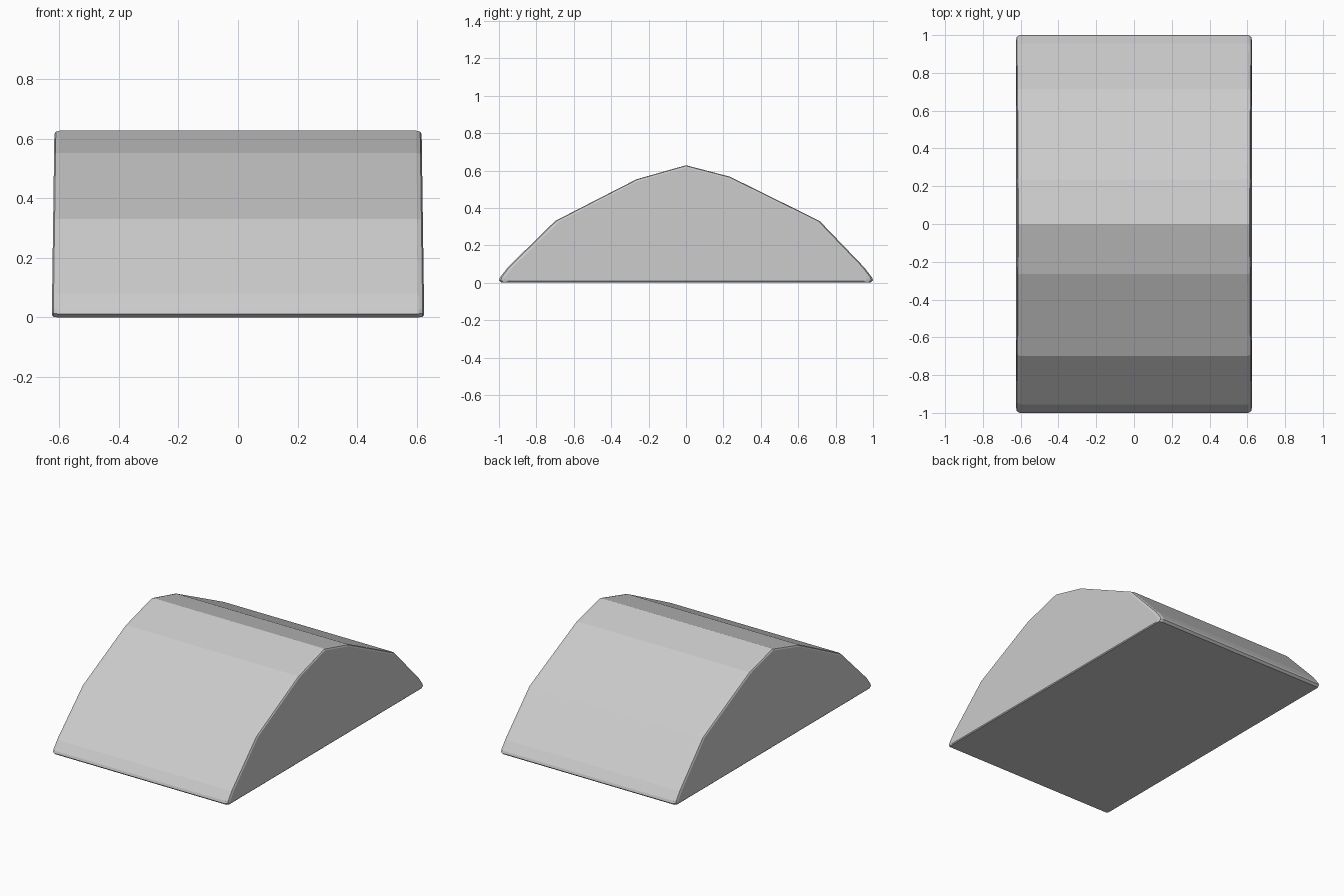
import bpy, bmesh

if "Cube" in bpy.data.objects:
    bpy.data.objects.remove(bpy.data.objects["Cube"])

# Arched side profile (y, z), front foot over the crest to back foot
PROFILE = [(-0.985, 0.0), (-1.0, 0.012), (-0.995, 0.027), (-0.955, 0.08),
           (-0.70, 0.33), (-0.265, 0.553), (0.0, 0.628), (0.235, 0.567),
           (0.715, 0.33), (0.955, 0.08), (0.995, 0.027), (1.0, 0.012),
           (0.985, 0.0)]
# Rings along x: position and profile scale, giving softened end rims
HALF = [(0.603, 1.0), (0.617, 0.99), (0.622, 0.968)]
RINGS = [(-x, s) for x, s in reversed(HALF)] + HALF
CENTRE_Z = 0.25


def tilt(x, z):
    """End faces lean inwards slightly towards the crest."""
    return x * (1.006 - 0.014 * z / 0.628)


bm = bmesh.new()
rings = []
for x, s in RINGS:
    ring = []
    for y, z in PROFILE:
        zz = CENTRE_Z + (z - CENTRE_Z) * s
        ring.append(bm.verts.new((tilt(x, zz), y * s, zz)))
    rings.append(ring)

# Skin between rings, then cap both ends
n = len(PROFILE)
for a, b in zip(rings, rings[1:]):
    for i in range(n):
        j = (i + 1) % n
        bm.faces.new((a[i], a[j], b[j], b[i]))
bm.faces.new(rings[0])
bm.faces.new(rings[-1])
bmesh.ops.recalc_face_normals(bm, faces=bm.faces)

mesh = bpy.data.meshes.new("arched_block")
bm.to_mesh(mesh)
bm.free()
block = bpy.data.objects.new("arched_block", mesh)
bpy.context.collection.objects.link(block)
